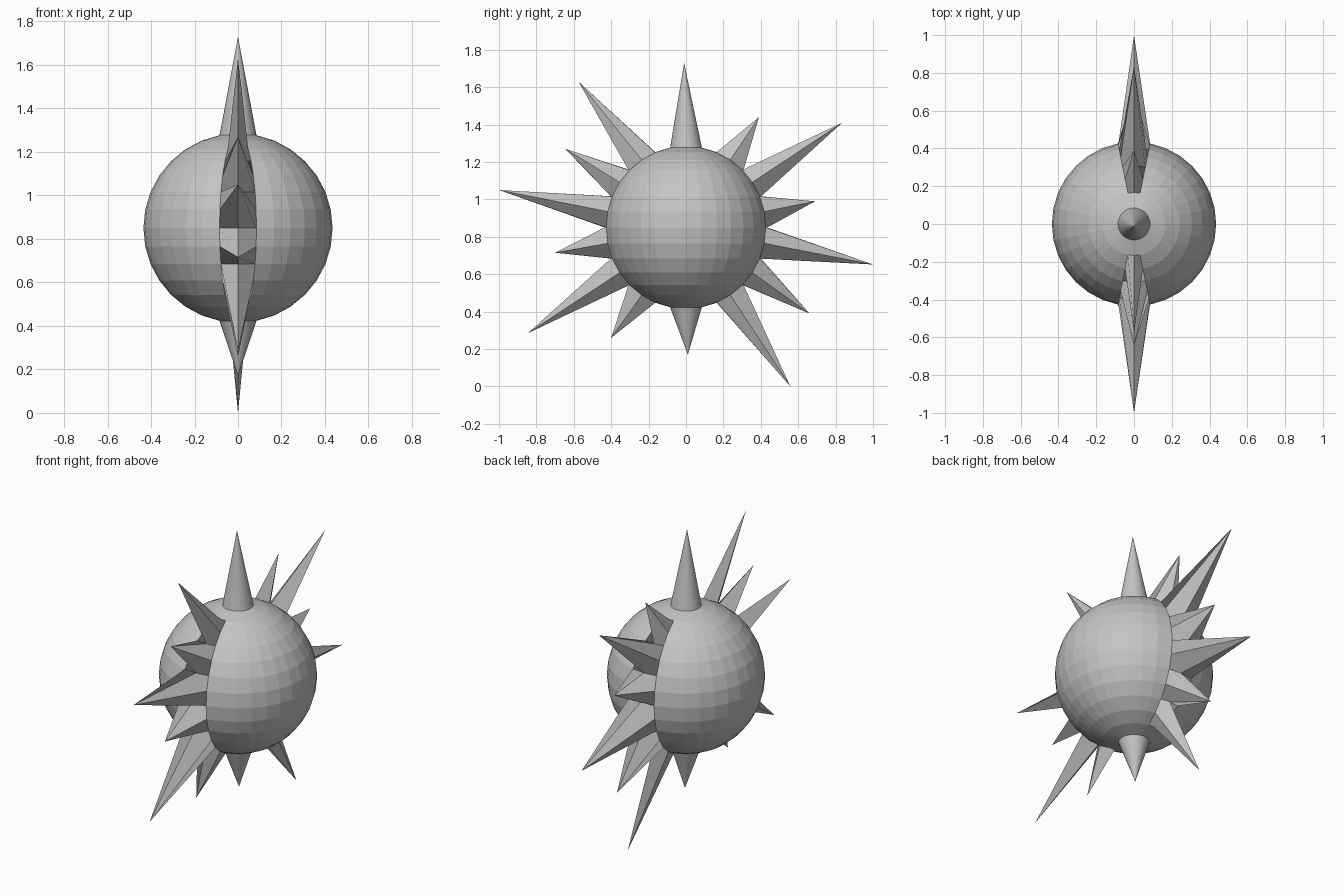
import bpy
import bmesh
from mathutils import Vector

cube = bpy.data.objects.get("Cube")
if cube:
    bpy.data.objects.remove(cube, do_unlink=True)

RADIUS = 0.435
CENTRE = Vector((0, 0, 0.85))

# Spike tips as (y, z), all in the middle plane
FRONT_TIPS = [(-0.575, 1.63), (-0.645, 1.27), (-1, 1.05),
              (-0.7, 0.715), (-0.845, 0.285), (-0.4, 0.26)]
BACK_TIPS = [(0.39, 1.44), (0.835, 1.41), (0.69, 0.99),
             (1, 0.652), (0.66, 0.39), (0.558, 0)]
POLE_TIPS = [(-0.01, 1.73), (0.01, 0.17)]

# Plain grey material
grey = bpy.data.materials.new("plain_grey")
grey.use_nodes = True
colour = (0.55, 0.55, 0.55, 1)
grey.diffuse_color = colour
grey.node_tree.nodes["Principled BSDF"].inputs["Base Color"].default_value = colour

# Round body
bm = bmesh.new()
bmesh.ops.create_uvsphere(bm, u_segments=32, v_segments=16, radius=RADIUS)
bmesh.ops.translate(bm, verts=bm.verts, vec=CENTRE)

# Spikes: pull the body vertex facing each tip out to that tip
middle = [v for v in bm.verts if abs(v.co.x) < 0.001]
pulls = []
for y, z in FRONT_TIPS + BACK_TIPS + POLE_TIPS:
    tip = Vector((0, y, z))
    aim = (tip - CENTRE).normalized()
    pulls.append((max(middle, key=lambda v: (v.co - CENTRE).dot(aim)), tip))
for vert, tip in pulls:
    vert.co = tip

bm.normal_update()
mesh = bpy.data.meshes.new("spiked_ball")
bm.to_mesh(mesh)
bm.free()
mesh.materials.append(grey)
ball = bpy.data.objects.new("spiked_ball", mesh)
bpy.context.collection.objects.link(ball)
